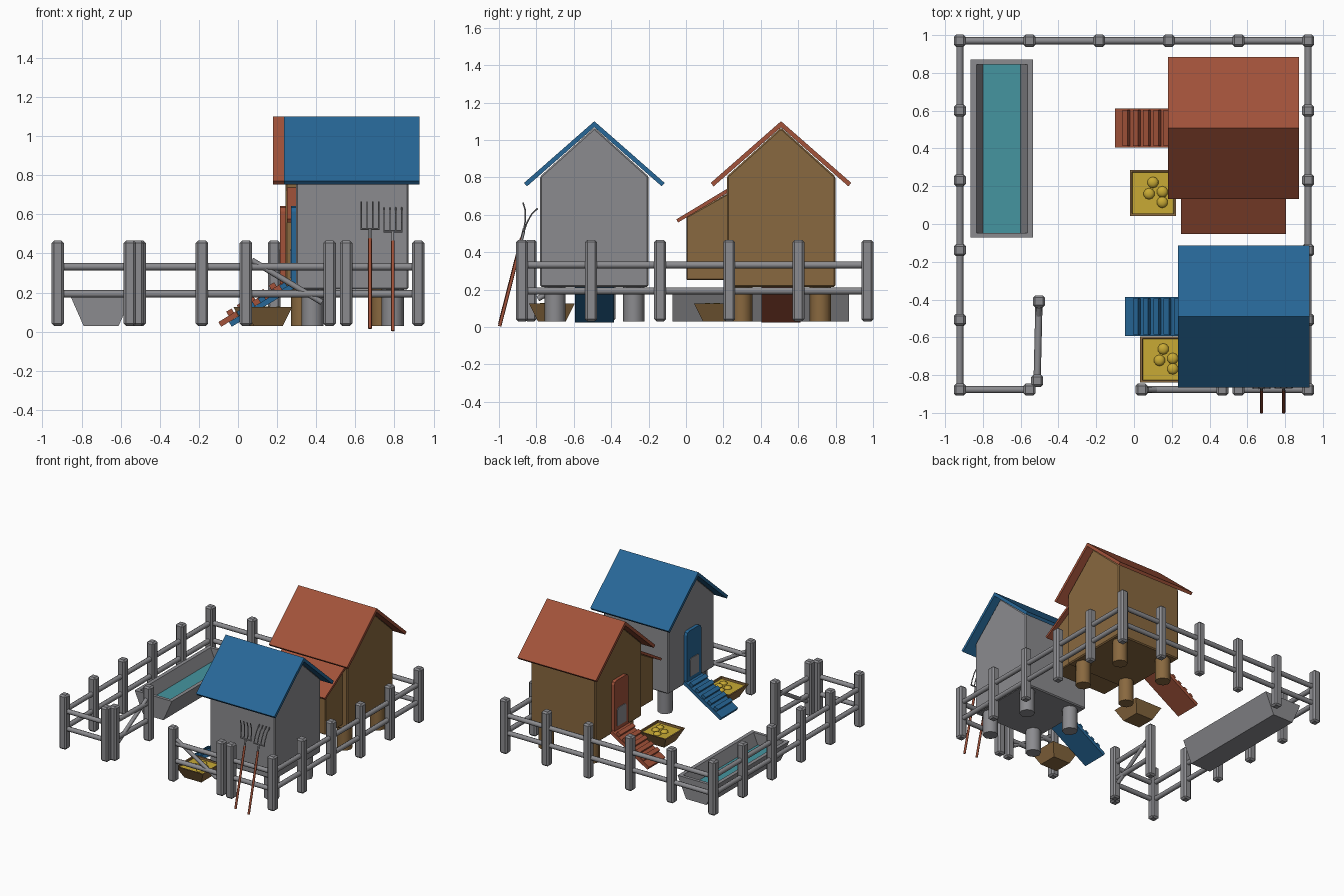
import bpy, bmesh, math
from mathutils import Vector, Matrix

if "Cube" in bpy.data.objects:
    bpy.data.objects.remove(bpy.data.objects["Cube"])


def material(name, rgb):
    m = bpy.data.materials.new(name)
    m.diffuse_color = (*rgb, 1)
    m.use_nodes = True
    m.node_tree.nodes["Principled BSDF"].inputs["Base Color"].default_value = m.diffuse_color
    return m


GREY = material("grey", (0.26, 0.26, 0.275))
BROWN = material("brown_wood", (0.25, 0.14, 0.05))
BLUE = material("blue_paint", (0.02, 0.135, 0.31))
RED = material("red_paint", (0.36, 0.085, 0.042))
YELLOW = material("yellow_feed", (0.58, 0.40, 0.035))
TEAL = material("teal_water", (0.06, 0.30, 0.35))


def finish(bm, name, mats, matrix=None, smooth=False):
    bmesh.ops.recalc_face_normals(bm, faces=bm.faces)
    me = bpy.data.meshes.new(name)
    bm.to_mesh(me)
    bm.free()
    for m in mats:
        me.materials.append(m)
    if smooth:
        for p in me.polygons:
            p.use_smooth = True
        me.set_sharp_from_angle(angle=math.radians(50))
    ob = bpy.data.objects.new(name, me)
    if matrix is not None:
        ob.matrix_world = matrix
    bpy.context.collection.objects.link(ob)
    return ob


def prism(name, profile, axis, lo, hi, mat, bevel=0):
    """Extrude a 2D profile along x (profile = y,z) or y (profile = x,z)."""
    bm = bmesh.new()
    at = (lambda a, b, t: (t, a, b)) if axis == "x" else (lambda a, b, t: (a, t, b))
    face = bm.faces.new([bm.verts.new(at(a, b, lo)) for a, b in profile])
    ext = bmesh.ops.extrude_face_region(bm, geom=[face])["geom"]
    bmesh.ops.translate(bm, verts=[v for v in ext if isinstance(v, bmesh.types.BMVert)],
                        vec=at(0, 0, hi - lo))
    if bevel:
        bmesh.ops.bevel(bm, geom=bm.edges[:], offset=bevel, segments=1, affect="EDGES")
    return finish(bm, name, [mat])


def box(name, size, mat, matrix, bevel=0):
    bm = bmesh.new()
    bmesh.ops.create_cube(bm, size=1)
    bmesh.ops.scale(bm, vec=size, verts=bm.verts)
    if bevel:
        bmesh.ops.bevel(bm, geom=bm.edges[:], offset=bevel, segments=1, affect="EDGES")
    return finish(bm, name, [mat], matrix)


def rod(name, p, q, r, mat, sides=8):
    p, q = Vector(p), Vector(q)
    d = q - p
    m = Matrix.Translation((p + q) / 2) @ d.to_track_quat("Z", "Y").to_matrix().to_4x4()
    bm = bmesh.new()
    bmesh.ops.create_cone(bm, cap_ends=True, segments=sides, radius1=r, radius2=r, depth=d.length)
    return finish(bm, name, [mat], m, smooth=True)


# ---- fence ----
RAILS = (0.193, 0.332)


def post(x, y):
    box("fence_post", (0.064, 0.064, 0.435), GREY, Matrix.Translation((x, y, 0.2475)), 0.012)


def rails(a, b):
    for z in RAILS:
        rod("fence_rail", (*a, z), (*b, z), 0.019, GREY)


E, BACK, FRONT = 0.922, 0.97, -0.877
xs = [-E + i * 2 * E / 5 for i in range(6)]
ys = [FRONT + i * (BACK - FRONT) / 5 for i in range(6)]
for x in xs:
    post(x, BACK)
for y in ys[:-1]:
    post(-E, y)
    post(E, y)
for s in (-1, 1):
    post(s * xs[4], FRONT)
    rails((s * E, FRONT), (s * xs[4], FRONT))
    rails((s * E, FRONT), (s * E, BACK))
rails((-E, BACK), (E, BACK))

# ---- gates: hinge end first, left one stands open ----
for hinge, free in (((-0.513, -0.83), (-0.503, -0.41)), ((0.468, FRONT), (0.04, FRONT))):
    post(*hinge)
    post(*free)
    rails(hinge, free)
    h, f = Vector(hinge), Vector(free)
    rod("gate_brace", (*h.lerp(f, 0.09), 0.15), (*h.lerp(f, 0.93), 0.365), 0.015, GREY)


# ---- coops ----
def coop(x, y, wall, paint):
    """x = door wall position, y = centre line."""
    prism("coop_walls", [(y - 0.29, 0.215), (y + 0.29, 0.215), (y + 0.29, 0.805),
                         (y, 1.066), (y - 0.29, 0.805)], "x", x, x + 0.575, wall, 0.008)
    prism("coop_roof", [(y - 0.376, 0.77), (y, 1.1), (y + 0.376, 0.77), (y + 0.36, 0.752),
                        (y, 1.068), (y - 0.36, 0.752)], "x", x - 0.062, x + 0.632, paint)
    for dx in (-0.205, 0.205):
        for dy in (-0.21, 0.21):
            c = (x + 0.29 + dx, y + dy)
            rod("coop_leg", (*c, 0.03), (*c, 0.22), 0.057, wall)
    # door with a small arched opening
    for name, w, z0, z1, xa, xb, m in (("coop_door", 0.09, 0.235, 0.642, -0.026, 0.004, paint),
                                       ("door_opening", 0.055, 0.275, 0.42, -0.031, -0.024, GREY)):
        c = w * 0.3
        prism(name, [(y - w, z0), (y + w, z0), (y + w, z1 - c), (y + w - c * 0.3, z1 - c * 0.3),
                     (y + w - c, z1), (y - w + c, z1), (y - w + c * 0.3, z1 - c * 0.3),
                     (y - w, z1 - c)], "x", x + xa, x + xb, m)
    # ramp with cleats
    top, low = Vector((x - 0.005, y, 0.24)), Vector((x - 0.335, y, 0.037))
    d = top - low
    rot = Matrix.Rotation(-math.atan2(d.z, d.x), 4, "Y")
    box("ramp", (d.length, 0.208, 0.028), paint, Matrix.Translation((top + low) / 2) @ rot)
    for i in range(5):
        p = low.lerp(top, 0.2 + 0.165 * i)
        box("ramp_cleat", (0.032, 0.19, 0.03), paint,
            Matrix.Translation(p) @ rot @ Matrix.Translation((0, 0, 0.023)))


coop(0.296, -0.49, GREY, BLUE)
coop(0.242, 0.508, BROWN, RED)

# ---- nest box on the brown coop ----
prism("nest_box", [(0.003, 0.25), (0.225, 0.25), (0.225, 0.715), (0.003, 0.59)],
      "x", 0.285, 0.775, BROWN, 0.006)
prism("nest_box_roof", [(-0.052, 0.575), (0.225, 0.742), (0.225, 0.718), (-0.042, 0.559)],
      "x", 0.25, 0.805, RED)

# ---- water trough ----
TX = -0.7
U = [(-0.165, 0.2), (-0.09, 0.03), (0.09, 0.03), (0.165, 0.2)]
inner = [(0.135, 0.2), (0.078, 0.06), (-0.078, 0.06), (-0.135, 0.2)]
prism("trough_shell", [(TX + a, z) for a, z in U + inner], "y", -0.072, 0.87, GREY)
for y in (-0.0725, 0.8455):
    prism("trough_end", [(TX + a, z) for a, z in U], "y", y, y + 0.025, GREY)
prism("water", [(TX - 0.082, 0.062), (TX + 0.082, 0.062), (TX + 0.1, 0.11), (TX - 0.1, 0.11)],
      "y", -0.05, 0.85, TEAL)


# ---- feed boxes ----
def feeder(x, y):
    bm = bmesh.new()
    r2 = math.sqrt(2)
    bmesh.ops.create_cone(bm, cap_ends=True, segments=4, radius1=0.075 * r2,
                          radius2=0.122 * r2, depth=0.095,
                          matrix=Matrix.Rotation(math.pi / 4, 4, "Z"))
    # keep the box square to the axes
    if max(v.co.x for v in bm.verts) > 0.15:
        bmesh.ops.rotate(bm, verts=bm.verts, matrix=Matrix.Rotation(math.pi / 4, 3, "Z"))
    bm.faces.ensure_lookup_table()
    top = max(bm.faces, key=lambda f: f.calc_center_median().z)
    bmesh.ops.inset_region(bm, faces=[top], thickness=0.016)
    bmesh.ops.inset_region(bm, faces=[top], thickness=0.003, depth=-0.014)
    top.material_index = 1
    finish(bm, "feed_box", [BROWN, YELLOW], Matrix.Translation((x, y, 0.0775)))
    for dx, dy in ((0, 0.055), (-0.02, -0.005), (0.05, 0.005), (0.05, -0.05)):
        bm = bmesh.new()
        bmesh.ops.create_icosphere(bm, subdivisions=2, radius=0.03)
        bmesh.ops.scale(bm, vec=(1, 1, 0.6), verts=bm.verts)
        finish(bm, "feed_heap", [YELLOW], Matrix.Translation((x + dx, y + dy, 0.111)), True)


feeder(0.1, 0.165)
feeder(0.155, -0.717)


# ---- pitchforks leaning on the grey coop ----
def pitchfork(x, z, bend):
    base = Vector((x, -0.996, z + 0.004))
    m = Matrix.Translation(base) @ Matrix.Rotation(-math.atan2(0.12, 0.47), 4, "X")
    rod("fork_handle", m @ Vector((0, 0, 0)), m @ Vector((0, 0, 0.475)), 0.009, RED)
    rod("fork_neck", m @ Vector((0, 0, 0.46)), m @ Vector((0, 0, 0.525)), 0.007, GREY)
    rod("fork_bar", m @ Vector((-0.048, 0, 0.525)), m @ Vector((0.048, 0, 0.525)), 0.006, GREY, 6)
    for i in range(4):
        tx = -0.045 + 0.03 * i
        pts = [m @ Vector((tx, bend * b, h)) for b, h in
               ((0, 0.522), (0.004, 0.57), (0.016, 0.62), (0.04, 0.66))]
        for p, q in zip(pts, pts[1:]):
            rod("fork_tine", p, q, 0.004, GREY, 6)


pitchfork(0.675, 0.012, -1)
pitchfork(0.792, 0.0, 1)
